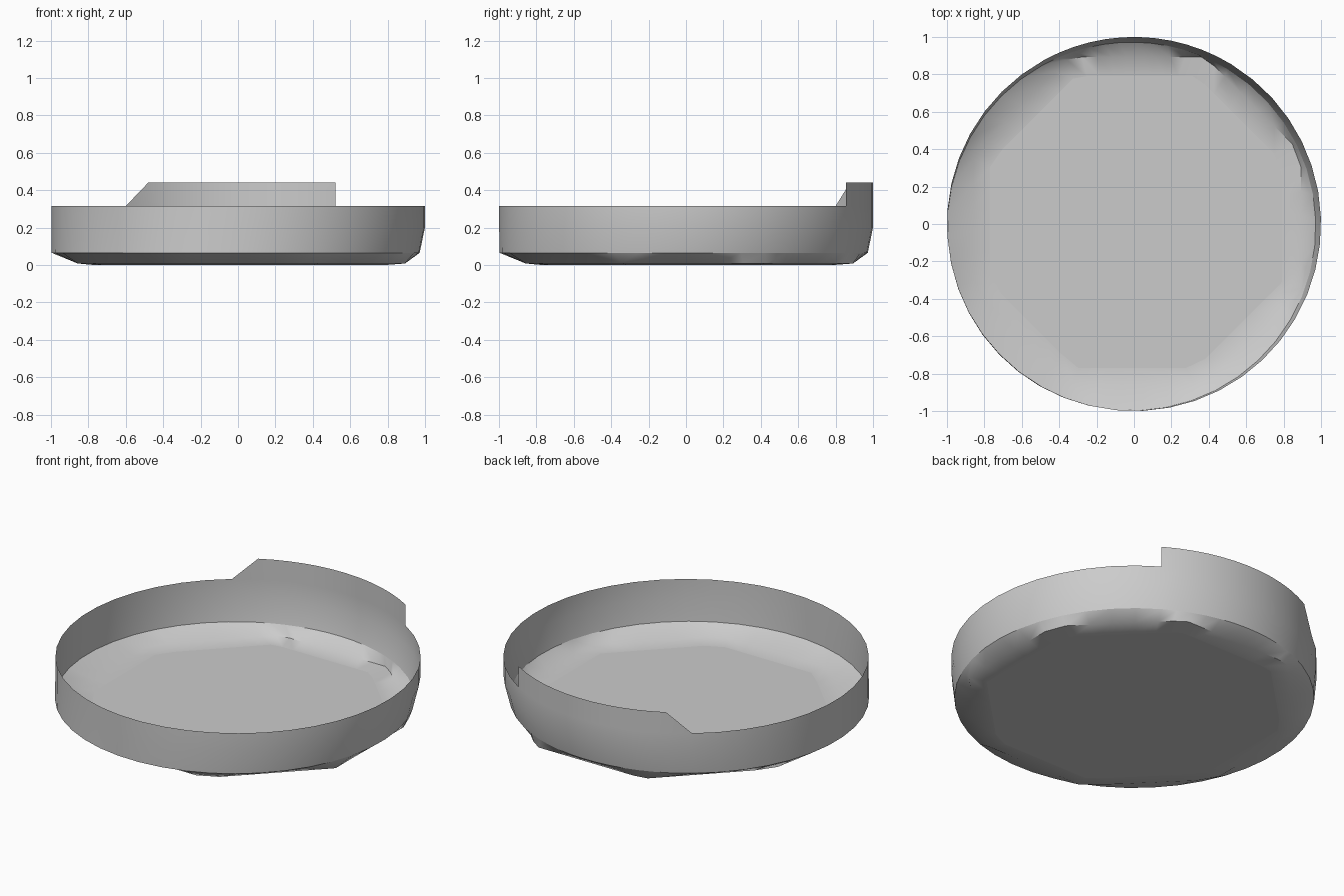
import bpy, bmesh
from math import sin, cos, acos, tau, pi, radians

if "Cube" in bpy.data.objects:
    bpy.data.objects.remove(bpy.data.objects["Cube"])

grey = bpy.data.materials.new("plain grey")
grey.use_nodes = True
colour = (0.6, 0.6, 0.6, 1)
grey.diffuse_color = colour
grey.node_tree.nodes["Principled BSDF"].inputs["Base Color"].default_value = colour

RIM, LIP, CREASE = 0.315, 0.44, 0.065

# Angles around the tray, with the raised lip's ends as exact columns
lip_start, lip_end, ramp_end = acos(0.52), acos(-0.48), acos(-0.6)
n_lip, n_rest = 12, 36
lip_angles = [lip_start + (lip_end - lip_start) * i / n_lip for i in range(n_lip + 1)]
rest = tau + lip_start - ramp_end
angles = lip_angles + [ramp_end + rest * i / n_rest for i in range(n_rest)]


def circle(bm, radius, z, shift=0.0):
    return [bm.verts.new((shift + radius * cos(a), shift + radius * sin(a), z)) for a in angles]


def octagon(bm, apothem, z, shift):
    half = pi / 8
    verts = []
    for a in angles:
        r = apothem / cos((a + half) % (2 * half) - half)
        verts.append(bm.verts.new((shift + r * cos(a), shift + r * sin(a), z)))
    return verts


def bridge(bm, lower, upper):
    n = len(lower)
    for i in range(n):
        j = (i + 1) % n
        bm.faces.new((lower[i], lower[j], upper[j], upper[i]))


def finish(bm, name):
    mesh = bpy.data.meshes.new(name)
    bm.to_mesh(mesh)
    bm.free()
    obj = bpy.data.objects.new(name, mesh)
    bpy.context.collection.objects.link(obj)
    mesh.materials.append(grey)
    bpy.ops.object.select_all(action='DESELECT')
    obj.select_set(True)
    bpy.context.view_layer.objects.active = obj
    bpy.ops.object.shade_smooth_by_angle(angle=radians(45))


# Thin side wall, tucked in slightly at the back left
bm = bmesh.new()
foot = circle(bm, 0.985, CREASE, -0.013)
middle = circle(bm, 1.0, 0.2)
rim = circle(bm, 1.0, RIM)
bridge(bm, foot, middle)
bridge(bm, middle, rim)

# Raised lip: square step on one end, sloping ramp on the other
top = [bm.verts.new((v.co.x, v.co.y, LIP)) for v in rim[:n_lip + 1]]
for i in range(n_lip):
    bm.faces.new((rim[i], rim[i + 1], top[i + 1], top[i]))
bm.faces.new((rim[n_lip], rim[n_lip + 1], top[n_lip]))
finish(bm, "side_wall")

# Floor: flat eight-sided base with a sloped border up to the wall
bm = bmesh.new()
edge = circle(bm, 0.985, CREASE, -0.013)
base = octagon(bm, 0.875, 0.008, 0.018)
inner = octagon(bm, 0.78, 0.0, 0.01)
bridge(bm, base, edge)
bridge(bm, inner, base)
bm.faces.new(inner)
finish(bm, "floor")
